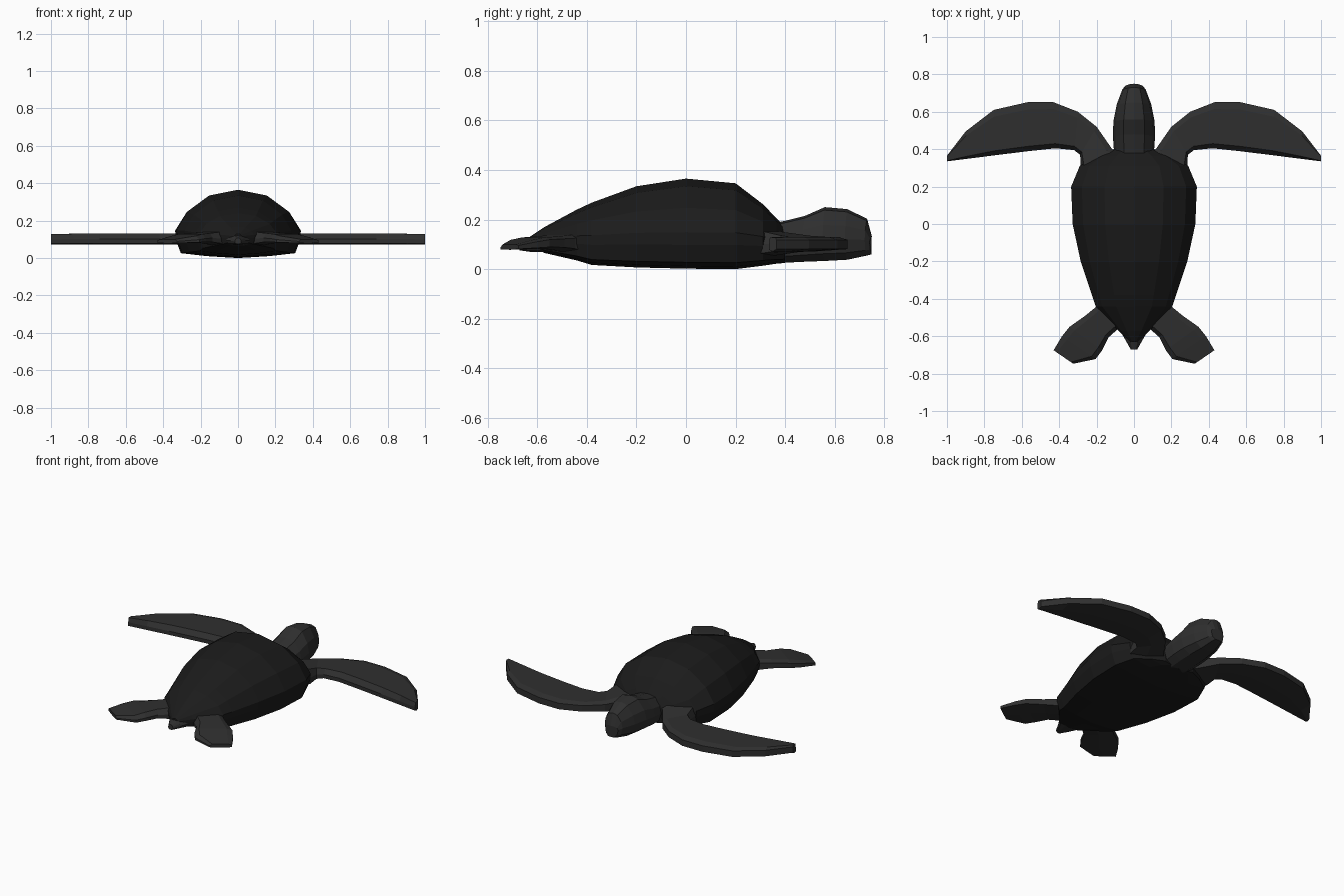
import bpy, bmesh


def material(name, v):
    m = bpy.data.materials.new(name)
    m.diffuse_color = (v, v, v, 1)
    return m


shell_mat = material("dark_shell", 0.011)
skin_mat = material("dark_skin", 0.028)


def loft(name, rings, mat, mirror=False):
    """Skin a list of equal-length closed rings and cap both ends."""
    bm = bmesh.new()
    vs = [[bm.verts.new(p) for p in r] for r in rings]
    n = len(rings[0])
    for a, b in zip(vs, vs[1:]):
        for i in range(n):
            j = (i + 1) % n
            bm.faces.new((a[i], a[j], b[j], b[i]))
    bm.faces.new(vs[0])
    bm.faces.new(vs[-1])
    bmesh.ops.recalc_face_normals(bm, faces=bm.faces)
    me = bpy.data.meshes.new(name)
    bm.to_mesh(me)
    bm.free()
    ob = bpy.data.objects.new(name, me)
    bpy.context.collection.objects.link(ob)
    me.materials.append(mat)
    if mirror:
        ob.modifiers.new("mirror", 'MIRROR')
    return ob


def body_ring(y, w, rim, top, bot, half, lean=0.0):
    """Symmetric ring; half = (width fraction, height fraction above/below rim)."""
    pts = []
    for fx, fz in half:
        z = rim + fz * ((top - rim) if fz > 0 else (rim - bot))
        pts.append((fx * w, y + lean * fx * fx, z))
    return pts + [(-x, yy, z) for x, yy, z in reversed(pts[1:-1])]


# Shell: domed back, nearly flat belly
dome = [(0, 1), (0.47, 0.87), (0.83, 0.5), (1, 0.08), (0.99, -0.25),
        (0.91, -0.8), (0.5, -0.92), (0, -1)]
stations = [(-0.63, 0.02, 0.115, 0.13, 0.09), (-0.57, 0.085, 0.12, 0.17, 0.065),
            (-0.44, 0.205, 0.125, 0.24, 0.035), (-0.38, 0.225, 0.125, 0.268, 0.017),
            (-0.2, 0.285, 0.13, 0.334, 0.007), (0, 0.328, 0.13, 0.365, 0.002),
            (0.2, 0.336, 0.13, 0.346, 0.0), (0.31, 0.29, 0.12, 0.262, 0.014),
            (0.365, 0.2, 0.11, 0.205, 0.022), (0.4, 0.11, 0.1, 0.17, 0.025)]
loft("shell", [body_ring(*s, dome) for s in stations], shell_mat)

# Head and neck
skull = [(0, 1), (0.5, 0.9), (0.88, 0.4), (1, -0.1), (0.85, -0.7), (0.45, -1), (0, -1)]
stations = [(0.33, 0.10, 0.11, 0.18, 0.03), (0.40, 0.107, 0.11, 0.195, 0.026),
            (0.48, 0.113, 0.12, 0.215, 0.03), (0.56, 0.11, 0.13, 0.25, 0.033),
            (0.65, 0.092, 0.13, 0.242, 0.038), (0.73, 0.062, 0.125, 0.203, 0.055),
            (0.75, 0.045, 0.115, 0.13, 0.06)]
loft("head", [body_ring(*s, skull, -0.01) for s in stations], skin_mat)

# Tail
stations = [(-0.52, 0.10, 0.1, 0.135, 0.065), (-0.57, 0.075, 0.1, 0.13, 0.068),
            (-0.63, 0.04, 0.095, 0.12, 0.07), (-0.672, 0.017, 0.09, 0.108, 0.076)]
loft("tail", [body_ring(*s, skull) for s in stations], skin_mat)


def fin_ring(lead, trail, zb, zt, bevel):
    """Flat blade section between a leading and a trailing edge point."""
    def at(t, z):
        return (lead[0] + t * (trail[0] - lead[0]), lead[1] + t * (trail[1] - lead[1]), z)
    h = zt - zb
    return [at(0, zb + 0.15 * h), at(0, zt - 0.2 * h), at(0.15, zt), at(1 - bevel, zt),
            at(1, zt - 0.5 * h), at(1, zb + 0.1 * h), at(0.5, zb)]


# Front flippers: leading point, trailing point, bottom, top
stations = [((0.07, 0.36), (0.25, 0.25), 0.05, 0.16), ((0.12, 0.405), (0.285, 0.31), 0.055, 0.15),
            ((0.20, 0.52), (0.288, 0.37), 0.068, 0.135), ((0.30, 0.60), (0.32, 0.395), 0.072, 0.13),
            ((0.43, 0.651), (0.42, 0.405), 0.072, 0.13), ((0.57, 0.651), (0.56, 0.39), 0.072, 0.13),
            ((0.75, 0.61), (0.74, 0.368), 0.072, 0.13), ((0.90, 0.495), (0.88, 0.35), 0.072, 0.13),
            ((1.0, 0.365), (1.0, 0.335), 0.072, 0.128)]
loft("front_flippers", [fin_ring(*s, 0.1) for s in stations], skin_mat, True)

# Hind flippers
stations = [((0.17, -0.40), (0.04, -0.52), 0.06, 0.14), ((0.205, -0.445), (0.09, -0.565), 0.072, 0.138),
            ((0.26, -0.49), (0.135, -0.605), 0.08, 0.133), ((0.345, -0.55), (0.17, -0.675), 0.082, 0.128),
            ((0.385, -0.60), (0.205, -0.722), 0.08, 0.118), ((0.43, -0.675), (0.325, -0.747), 0.078, 0.1)]
loft("hind_flippers", [fin_ring(*s, 0.12) for s in stations], skin_mat, True)
